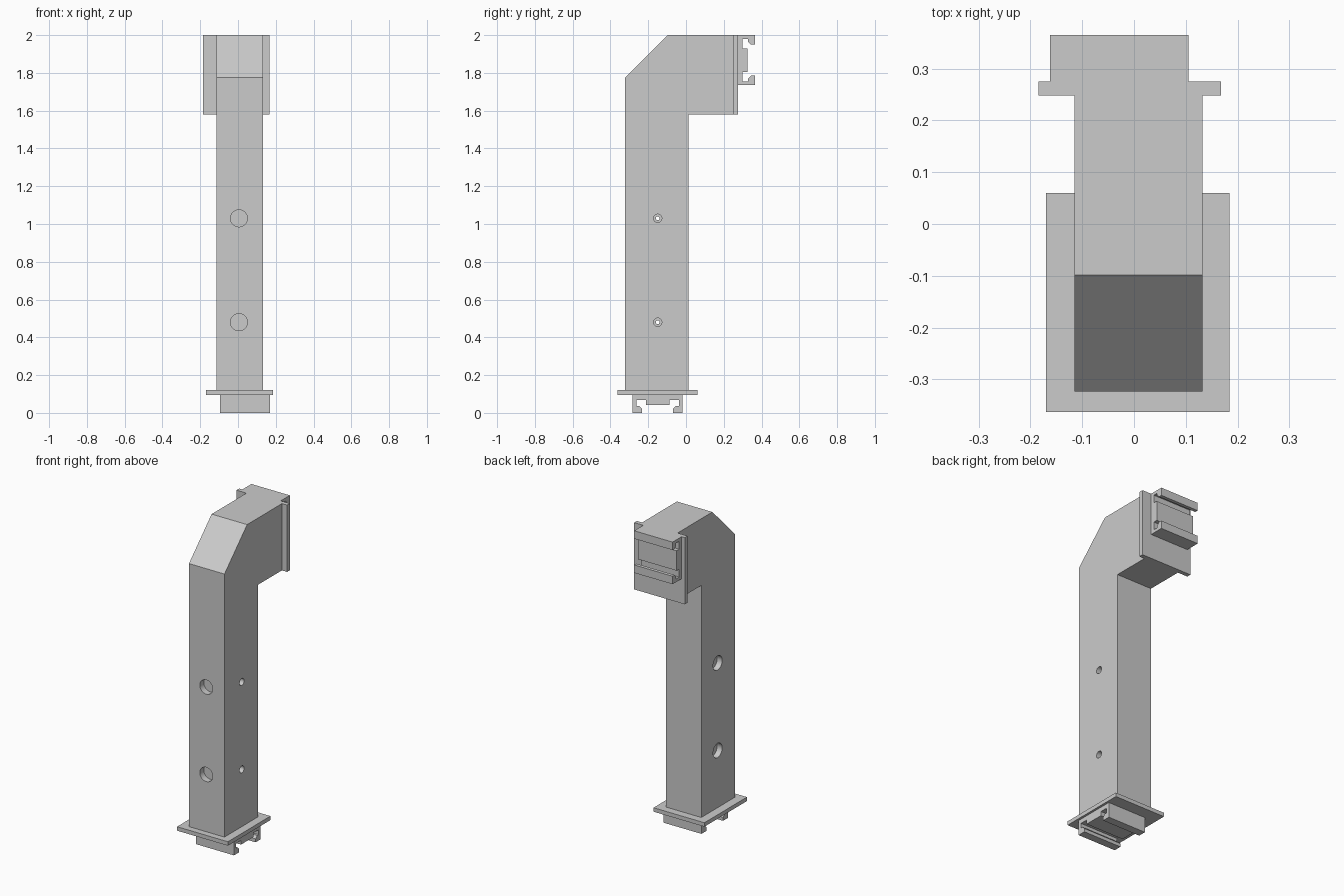
import bpy, bmesh
from mathutils import Matrix, Vector

if "Cube" in bpy.data.objects:
    bpy.data.objects.remove(bpy.data.objects["Cube"])


def prism(name, profile, x0, x1):
    """Extrude a (y, z) outline along x."""
    bm = bmesh.new()
    face = bm.faces.new([bm.verts.new((x0, y, z)) for y, z in profile])
    ext = bmesh.ops.extrude_face_region(bm, geom=[face])
    verts = [v for v in ext["geom"] if isinstance(v, bmesh.types.BMVert)]
    bmesh.ops.translate(bm, verts=verts, vec=(x1 - x0, 0, 0))
    bmesh.ops.recalc_face_normals(bm, faces=bm.faces)
    mesh = bpy.data.meshes.new(name)
    bm.to_mesh(mesh)
    bm.free()
    obj = bpy.data.objects.new(name, mesh)
    bpy.context.collection.objects.link(obj)
    return obj


def plate(name, x0, x1, y0, y1, z0, z1):
    return prism(name, [(y0, z0), (y1, z0), (y1, z1), (y0, z1)], x0, x1)


def drill(target, start, end, radius):
    """Cut a round hole running from start to end."""
    start, end = Vector(start), Vector(end)
    axis = end - start
    rot = axis.to_track_quat('Z', 'Y').to_matrix().to_4x4()
    bpy.ops.mesh.primitive_cylinder_add(vertices=32, radius=radius, depth=axis.length)
    cutter = bpy.context.object
    cutter.matrix_world = Matrix.Translation((start + end) / 2) @ rot
    cutter.hide_render = True
    mod = target.modifiers.new("hole", 'BOOLEAN')
    mod.operation = 'DIFFERENCE'
    mod.solver = 'EXACT'
    mod.object = cutter
    bpy.context.view_layer.objects.active = target
    bpy.ops.object.modifier_apply(modifier=mod.name)
    bpy.data.objects.remove(cutter)


# Bent box column with a chamfered outer corner
column = prism("bent_column", [(-0.323, 0.12), (0.012, 0.12), (0.012, 1.58),
                               (0.249, 1.58), (0.249, 2.0), (-0.098, 2.0),
                               (-0.323, 1.775)], -0.115, 0.132)

# Blind front holes and stepped side bolt holes
for z in (0.48, 1.03):
    drill(column, (0.005, -0.4, z), (0.005, -0.283, z), 0.045)
    drill(column, (-0.2, -0.15, z), (0.2, -0.15, z), 0.010)
    drill(column, (0.10, -0.15, z), (0.2, -0.15, z), 0.022)
    drill(column, (-0.2, -0.15, z), (-0.08, -0.15, z), 0.045)
bpy.ops.object.select_all(action='DESELECT')
column.select_set(True)
bpy.context.view_layer.objects.active = column
bpy.ops.object.shade_smooth_by_angle()

# End flanges
plate("base_flange", -0.170, 0.184, -0.363, 0.060, 0.095, 0.12)
plate("arm_flange", -0.184, 0.168, 0.248, 0.275, 1.58, 2.0)

# Rail clip outline: (along, height from flange), mirrored about its middle
W = 0.265
half = [(0, 0), (0, 0.093), (0.05, 0.093), (0.05, 0.072), (0.035, 0.057),
        (0.02, 0.057), (0.02, 0.027), (0.07, 0.027), (0.07, 0.053)]
clip = half + [(W - u, h) for u, h in reversed(half)]
prism("base_rail_clip", [(-0.283 + u, 0.095 - h * 0.095 / 0.093) for u, h in clip],
      -0.095, 0.170)
prism("arm_rail_clip", [(0.272 + h, 2.0 - u) for u, h in clip], -0.162, 0.105)
